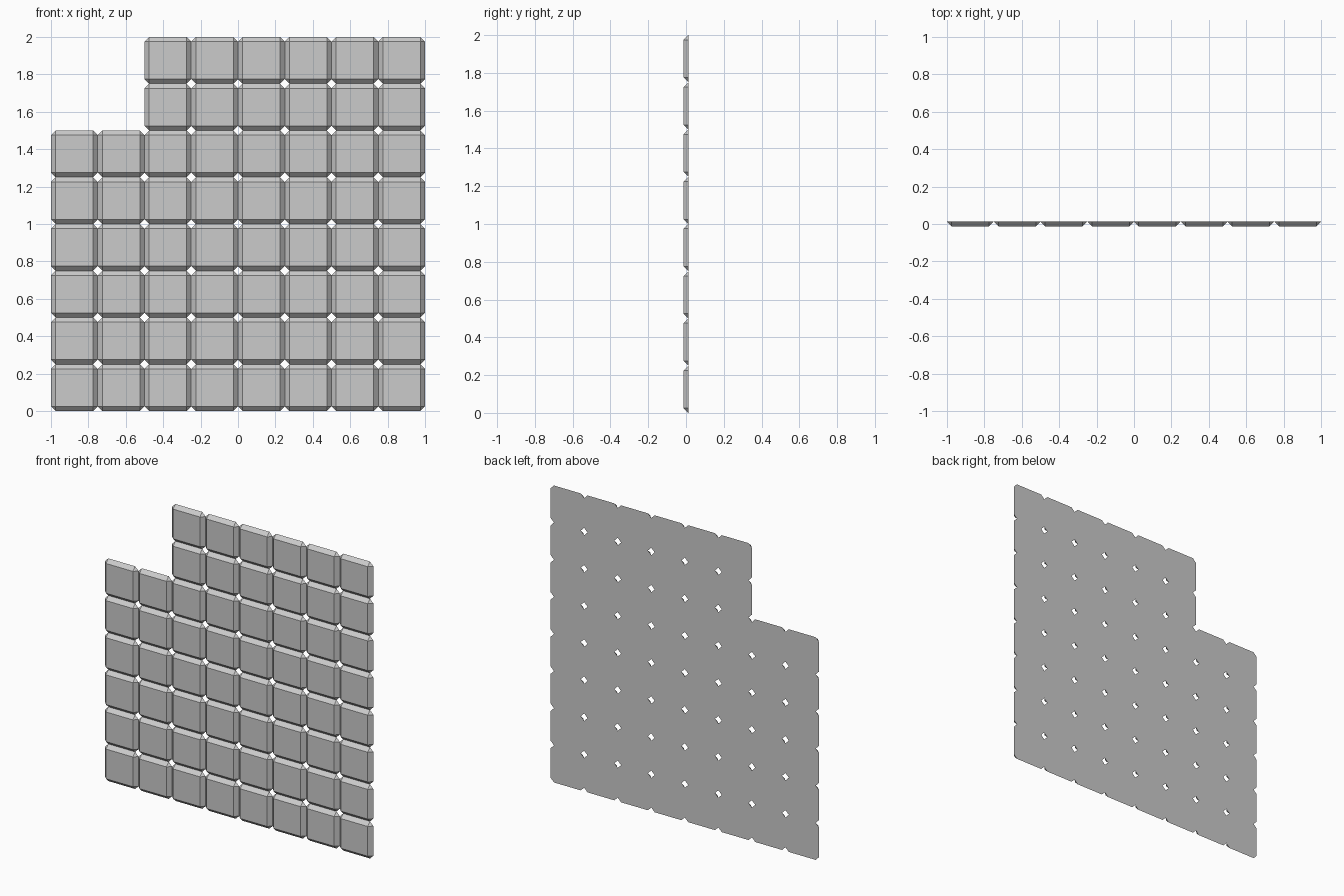
import bpy, bmesh

if "Cube" in bpy.data.objects:
    bpy.data.objects.remove(bpy.data.objects["Cube"])

CELL = 0.25    # tile pitch
BEV = 0.025    # chamfer width, equal to the panel thickness
COLS, ROWS = 8, 8


def add_tile(bm, x, z):
    """Chamfered tile: octagonal flat back, smaller square front."""
    h, i = CELL / 2, CELL / 2 - BEV
    back_y, front_y = BEV / 2, -BEV / 2
    front, back = [], []
    for k, (sx, sz) in enumerate([(-1, -1), (1, -1), (1, 1), (-1, 1)]):
        front.append(bm.verts.new((x + sx * i, front_y, z + sz * i)))
        pair = [(sx * h, sz * i), (sx * i, sz * h)]
        if k % 2:
            pair.reverse()
        back += [bm.verts.new((x + a, back_y, z + b)) for a, b in pair]
    bm.faces.new(front)
    bm.faces.new(back[::-1])
    for k in range(4):
        n = (k + 1) % 4
        # corner triangle, then sloped side
        bm.faces.new((front[k], back[2 * k], back[2 * k + 1]))
        bm.faces.new((front[k], back[2 * k + 1], back[2 * n], front[n]))


def tile_block(name, columns, rows):
    bm = bmesh.new()
    for c in columns:
        for r in rows:
            add_tile(bm, (c - COLS / 2 + 0.5) * CELL, (r + 0.5) * CELL)
    bmesh.ops.recalc_face_normals(bm, faces=bm.faces)
    mesh = bpy.data.meshes.new(name)
    bm.to_mesh(mesh)
    bm.free()
    obj = bpy.data.objects.new(name, mesh)
    bpy.context.collection.objects.link(obj)
    return obj


# full-width lower wall, and the upper rows with the left corner missing
tile_block("lower_wall_tiles", range(COLS), range(ROWS - 2))
tile_block("upper_wall_tiles", range(2, COLS), range(ROWS - 2, ROWS))
